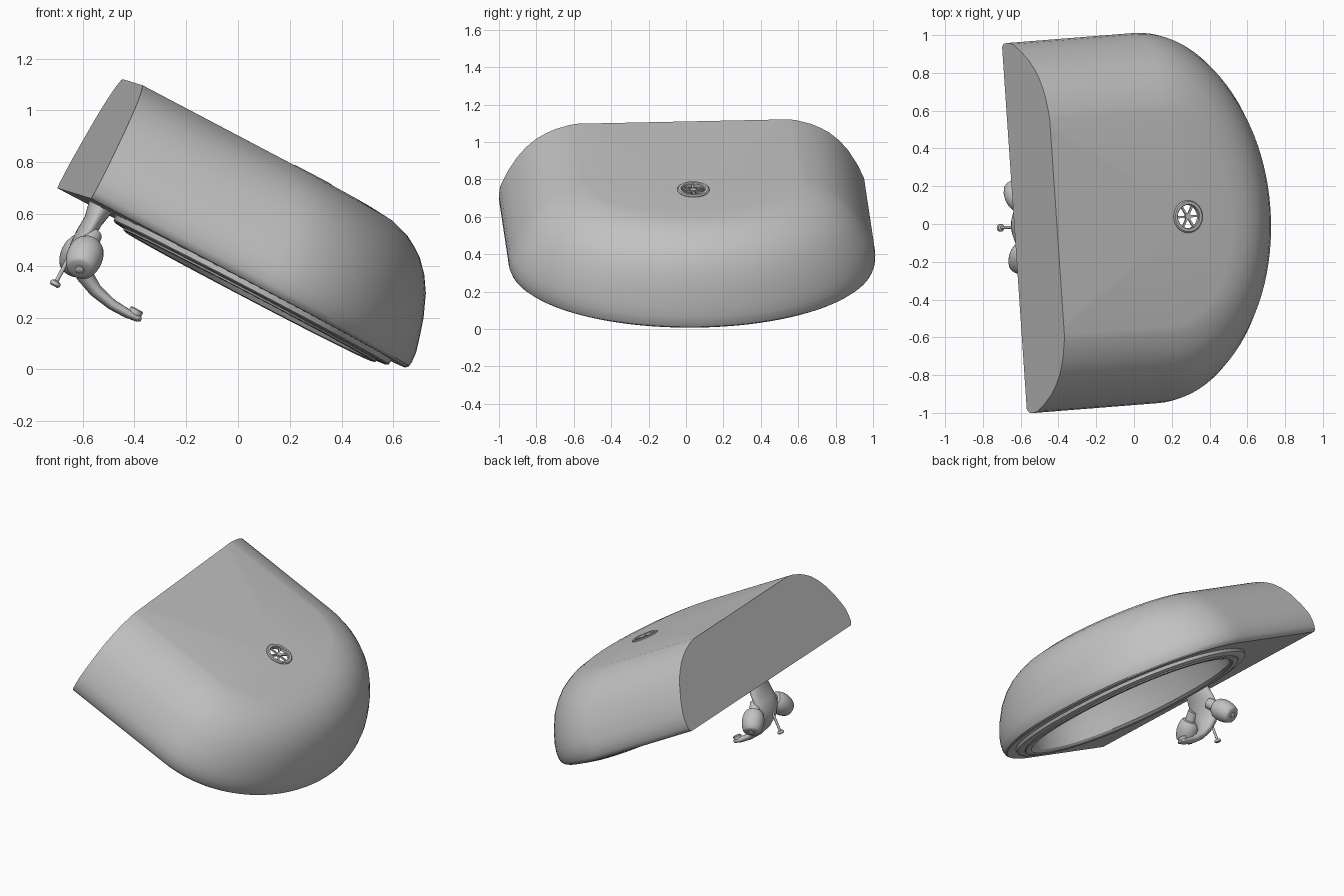
import bpy, bmesh, math
from mathutils import Vector, Matrix

cube = bpy.data.objects.get("Cube")
if cube:
    bpy.data.objects.remove(cube, do_unlink=True)

# Tilted basin frame: u away from the wall, v sideways, n from rim to underside
U = Vector((0.885, 0.070, -0.466)).normalized()
V = Vector((-0.070, 1.0, 0.022))
V = (V - U * V.dot(U)).normalized()
N = U.cross(V)
FRAME = Matrix((U, V, N)).transposed().to_4x4()
FRAME.translation = (-0.633, -0.022, 0.68)

mat = bpy.data.materials.new("grey ceramic")
mat.use_nodes = True
GREY = (0.54, 0.54, 0.54, 1)
mat.diffuse_color = GREY
mat.node_tree.nodes["Principled BSDF"].inputs["Base Color"].default_value = GREY


def finish(bm, name, angle=35):
    bmesh.ops.remove_doubles(bm, verts=bm.verts, dist=1e-5)
    bmesh.ops.recalc_face_normals(bm, faces=bm.faces)
    bm.transform(FRAME)
    me = bpy.data.meshes.new(name)
    bm.to_mesh(me)
    bm.free()
    ob = bpy.data.objects.new(name, me)
    bpy.context.collection.objects.link(ob)
    me.materials.append(mat)
    bpy.ops.object.select_all(action="DESELECT")
    ob.select_set(True)
    bpy.context.view_layer.objects.active = ob
    bpy.ops.object.shade_smooth_by_angle(angle=math.radians(angle))


def loft(bm, rings, closed=False):
    """Bridge rings of equal point count, capping the ends of an open loft."""
    loops = [[bm.verts.new(p) for p in r] for r in rings]
    pairs = list(zip(loops, loops[1:]))
    if closed:
        pairs.append((loops[-1], loops[0]))
    for a, b in pairs:
        for i in range(len(a)):
            j = (i + 1) % len(a)
            bm.faces.new((a[i], a[j], b[j], b[i]))
    if not closed:
        bm.faces.new(loops[0])
        bm.faces.new(loops[-1])


def lathe(bm, profile, origin, axis, seg=32, closed=False):
    """Revolve (radius, height) pairs about an axis."""
    rot = Vector(axis).normalized().to_track_quat("Z", "Y").to_matrix()
    o = Vector(origin)
    rings = [[o + rot @ Vector((r * math.cos(t), r * math.sin(t), h))
              for t in (2 * math.pi * i / seg for i in range(seg))]
             for r, h in profile]
    loft(bm, rings, closed)


# Basin: outer shell, deck, raised lip and bowl in one closed skin
CENTRE = 0.785


def outline(n, w, f, u0):
    side, arc, back = 8, 48, 16
    pts = [(u0 * i / side, -w) for i in range(side)]
    for i in range(arc + 1):
        t = -math.pi / 2 + math.pi * i / arc
        pts.append((u0 + (f - u0) * math.cos(t), w * math.sin(t)))
    pts += [(u0 * (1 - i / side), w) for i in range(1, side + 1)]
    pts += [(0, w - 2 * w * i / back) for i in range(1, back)]
    return [(u, v, n) for u, v in pts]


shell = [  # height, half width, front reach, start of the round front
    (0.485, 0.57, 1.05, 0.66), (0.478, 0.61, 1.14, 0.67),
    (0.455, 0.685, 1.215, 0.69), (0.43, 0.737, 1.258, 0.70),
    (0.40, 0.785, 1.30, 0.71), (0.35, 0.84, 1.345, 0.725),
    (0.29, 0.888, 1.383, 0.74), (0.20, 0.94, 1.42, 0.75),
    (0.12, 0.975, 1.443, 0.75), (0.07, 0.982, 1.456, 0.75),
    (0.03, 0.98, 1.459, 0.75), (0.01, 0.972, 1.456, 0.75),
    (0.0, 0.96, 1.446, 0.75)]
outer = [outline(*s) for s in shell]
base = outer[-1]


def oval(n, a, b, p=2.15):
    ring = []
    for u, v, _ in base:
        t = math.atan2(v, u - CENTRE)
        c, s = math.cos(t), math.sin(t)
        r = (abs(c / a) ** p + abs(s / b) ** p) ** (-1 / p)
        ring.append((CENTRE + r * c, r * s, n))
    return ring


def drain_circle(n):
    return oval(n, 0.066, 0.066, 2)


inner = [oval(0.0, 0.60, 0.86), oval(-0.02, 0.597, 0.857),
         oval(-0.025, 0.59, 0.85), oval(-0.029, 0.55, 0.81),
         oval(-0.036, 0.546, 0.806), oval(-0.039, 0.535, 0.795),
         oval(-0.036, 0.505, 0.77), oval(-0.02, 0.49, 0.755)]
for s, n in ((0.98, 0.06), (0.95, 0.16), (0.88, 0.27), (0.76, 0.35),
             (0.6, 0.41), (0.4, 0.445), (0.22, 0.46)):
    inner.append(oval(n, 0.49 * s, 0.755 * s))
bm = bmesh.new()
loft(bm, [drain_circle(0.485)] + outer + inner + [drain_circle(0.465)], closed=True)
finish(bm, "basin", 30)

# Drain ring with a spoked grate
bm = bmesh.new()
lathe(bm, [(0.062, 0.47), (0.062, 0.489), (0.066, 0.494), (0.08, 0.494),
           (0.086, 0.489), (0.086, 0.483), (0.068, 0.483), (0.068, 0.47)],
      (CENTRE, 0, 0), (0, 0, 1), 40, True)
lathe(bm, [(0.017, 0.474), (0.017, 0.488)], (CENTRE, 0, 0), (0, 0, 1), 20)
for k in range(6):
    m = (Matrix.Translation((CENTRE, 0, 0.479)) @ Matrix.Rotation(k * math.pi / 3, 4, "Z")
         @ Matrix.Translation((0.038, 0, 0)) @ Matrix.Diagonal((0.054, 0.011, 0.01, 1)))
    bmesh.ops.create_cube(bm, size=1, matrix=m)
finish(bm, "drain_grate")

# Tap body and spout: oval sections along a bent path (u, n, thickness, width)
path = [(0.115, 0.01, 0.05, 0.09), (0.115, -0.02, 0.045, 0.095),
        (0.115, -0.06, 0.036, 0.105), (0.112, -0.12, 0.036, 0.112),
        (0.117, -0.17, 0.04, 0.105), (0.14, -0.22, 0.04, 0.08),
        (0.185, -0.262, 0.033, 0.055), (0.25, -0.294, 0.026, 0.042),
        (0.33, -0.312, 0.021, 0.036), (0.40, -0.315, 0.018, 0.034),
        (0.445, -0.312, 0.014, 0.03), (0.457, -0.311, 0.007, 0.016)]
rings = []
for i, (u, n, th, w) in enumerate(path):
    a, b = path[max(i - 1, 0)], path[min(i + 1, len(path) - 1)]
    d = Vector((b[0] - a[0], 0, b[1] - a[1])).normalized()
    side = Vector((-d.z, 0, d.x))
    rings.append([Vector((u, 0, n)) + side * th * math.cos(t) + Vector((0, w * math.sin(t), 0))
                  for t in (2 * math.pi * k / 28 for k in range(28))])
bm = bmesh.new()
loft(bm, rings)
lathe(bm, [(0.027, 0), (0.027, 0.024), (0.022, 0.028)], (0.425, 0, -0.31), (0, 0, 1), 24)
finish(bm, "tap_spout", 40)

# Tap handles, splayed to either side
for sign, name in ((1, "left_handle"), (-1, "right_handle")):
    bm = bmesh.new()
    lathe(bm, [(0.035, 0), (0.035, 0.06), (0.052, 0.064), (0.062, 0.08), (0.069, 0.11),
               (0.07, 0.14), (0.064, 0.175), (0.054, 0.20), (0.044, 0.207),
               (0.018, 0.207), (0.018, 0.212), (0.012, 0.217)],
          (0.135, sign * 0.07, -0.11), (0.03, sign * 0.72, -0.69), 32)
    finish(bm, name, 40)

# Pull rod for the plug
bm = bmesh.new()
lathe(bm, [(0.008, 0), (0.008, 0.17), (0.018, 0.174), (0.021, 0.18),
           (0.021, 0.188), (0.014, 0.194)], (0.098, 0, -0.16), (0, 0, -1), 20)
finish(bm, "pull_rod")
